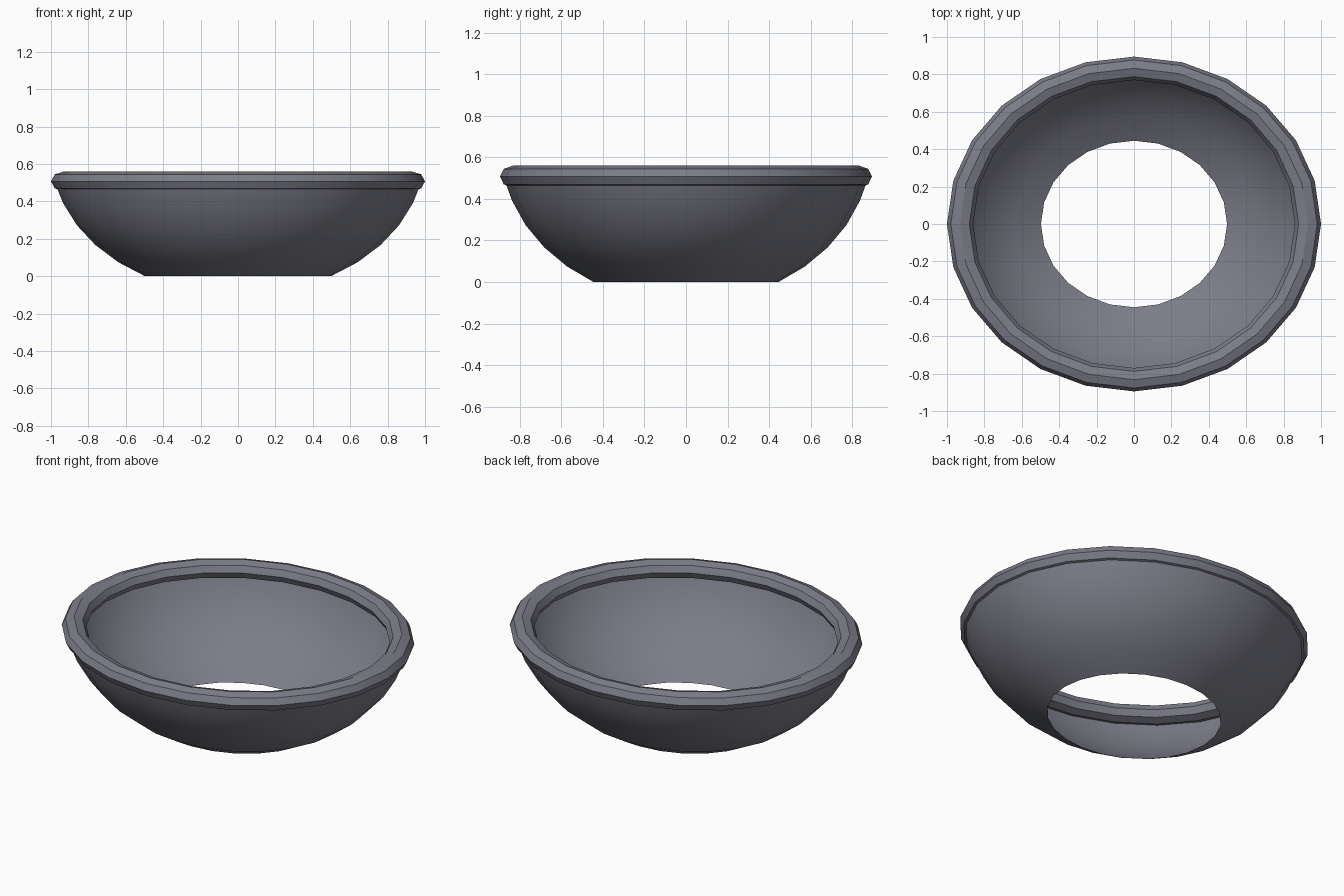
import bpy
import math

if "Cube" in bpy.data.objects:
    bpy.data.objects.remove(bpy.data.objects["Cube"])

SEGMENTS = 24
DEPTH_RATIO = 0.895  # the plan is slightly oval

grey = bpy.data.materials.new("slate_grey")
grey.use_nodes = True
colour = (0.2, 0.205, 0.245, 1)
grey.diffuse_color = colour
grey.node_tree.nodes["Principled BSDF"].inputs["Base Color"].default_value = colour


def oval_lathe(name, profile, closed):
    """Sweep a (radius, height) profile around the z axis as an oval."""
    verts, faces = [], []
    count = len(profile)
    for i in range(SEGMENTS):
        angle = math.tau * i / SEGMENTS
        verts += [(r * math.cos(angle), DEPTH_RATIO * r * math.sin(angle), z)
                  for r, z in profile]
    for i in range(SEGMENTS):
        a, b = i * count, (i + 1) % SEGMENTS * count
        for j in range(count if closed else count - 1):
            k = (j + 1) % count
            faces.append((a + j, b + j, b + k, a + k))
    mesh = bpy.data.meshes.new(name)
    mesh.from_pydata(verts, [], faces)
    mesh.materials.append(grey)
    obj = bpy.data.objects.new(name, mesh)
    bpy.context.collection.objects.link(obj)
    bpy.ops.object.select_all(action="DESELECT")
    obj.select_set(True)
    bpy.context.view_layer.objects.active = obj
    bpy.ops.object.shade_smooth_by_angle(angle=math.radians(20))
    return obj


# Open-bottomed thin bowl, a band of a flattened sphere
bowl_profile = []
for degrees in (30, 40, 50, 60, 70, 76):
    t = math.radians(degrees)
    bowl_profile.append((0.995 * math.sin(t),
                         0.745 * (math.cos(math.radians(30)) - math.cos(t))))
oval_lathe("bowl_wall", bowl_profile, False)

# Rolled rim with an eight-sided cross-section
rim_profile = [(0.93 + 0.07 * math.cos(math.tau * i / 8),
                0.507 + 0.053 * math.sin(math.tau * i / 8)) for i in range(8)]
oval_lathe("rim", rim_profile, True)
